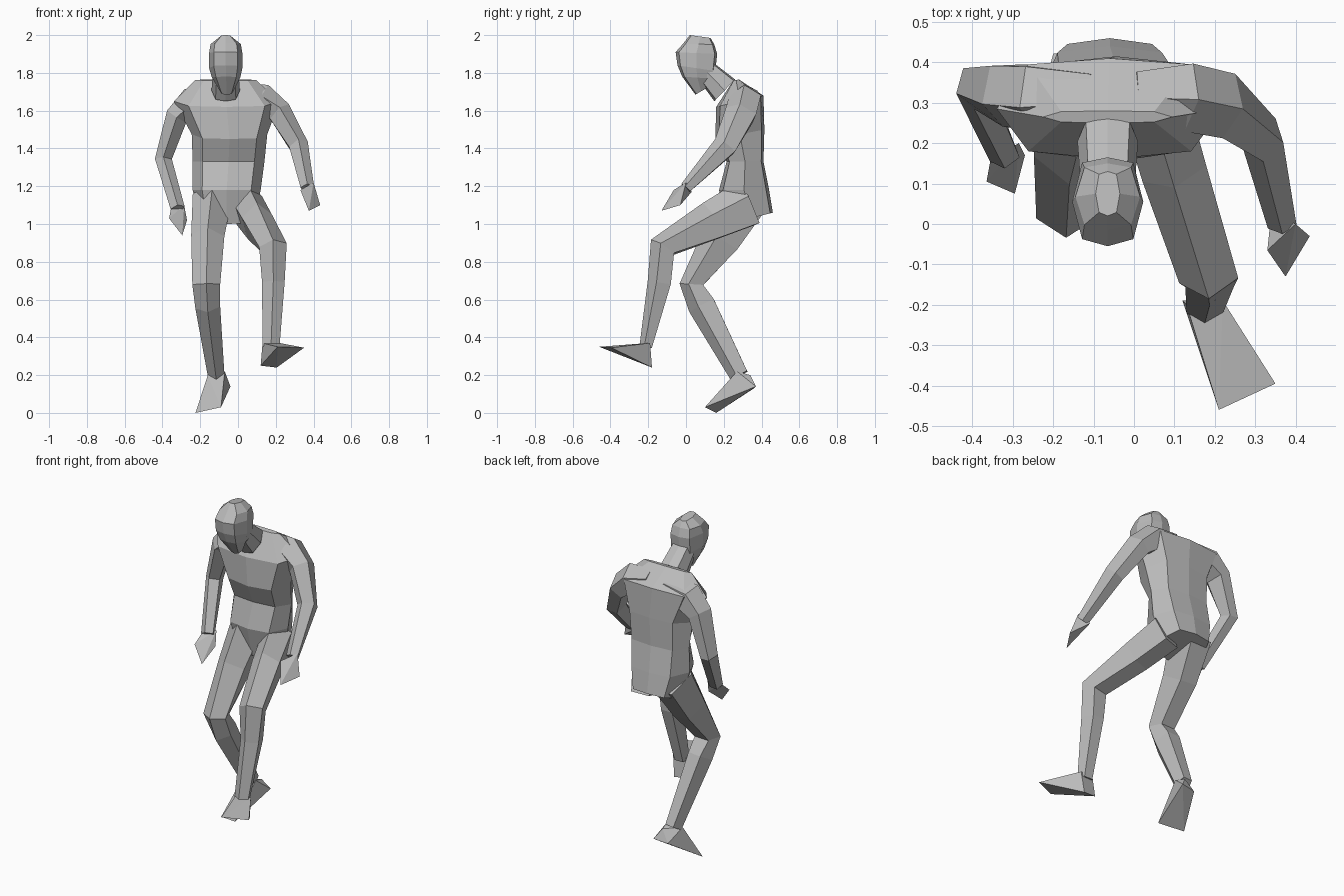
import bpy
import bmesh
import math
from mathutils import Vector

default_cube = bpy.data.objects.get("Cube")
if default_cube:
    bpy.data.objects.remove(default_cube, do_unlink=True)

# One plain clay grey for the whole figure
grey = bpy.data.materials.new("clay_grey")
grey.use_nodes = True
colour = (0.5, 0.5, 0.5, 1)
grey.diffuse_color = colour
grey.node_tree.nodes["Principled BSDF"].inputs["Base Color"].default_value = colour


def finish(name, bm):
    """Turn a bmesh into a flat shaded object."""
    bmesh.ops.recalc_face_normals(bm, faces=bm.faces[:])
    mesh = bpy.data.meshes.new(name)
    bm.to_mesh(mesh)
    bm.free()
    mesh.materials.append(grey)
    obj = bpy.data.objects.new(name, mesh)
    bpy.context.collection.objects.link(obj)
    return obj


def loft(name, rings):
    """Bridge equal rings of points and cap both ends."""
    bm = bmesh.new()
    loops = [[bm.verts.new(point) for point in ring] for ring in rings]
    count = len(loops[0])
    for lower, upper in zip(loops, loops[1:]):
        for i in range(count):
            j = (i + 1) % count
            bm.faces.new((lower[i], lower[j], upper[j], upper[i]))
    bm.faces.new(loops[0][::-1])
    bm.faces.new(loops[-1])
    return finish(name, bm)


def body(name, sections):
    """Loft of sections: centre x, half width, front y, z and back y, z."""
    # Share of the half width and of the way from front to back
    outline = [(0, 0), (0.72, 0.08), (1, 0.5), (0.72, 0.94), (0, 1)]
    outline += [(-side, along) for side, along in outline[-2:0:-1]]
    rings = []
    for x, width, front_y, front_z, back_y, back_z in sections:
        front = Vector((x, front_y, front_z))
        back = Vector((x, back_y, back_z))
        rings.append([front.lerp(back, along) + Vector((side * width, 0, 0))
                      for side, along in outline])
    return loft(name, rings)


def limb(name, joints, sides=5):
    """Tapered tube: each joint is x, y, z, half width, half depth."""
    centres = [Vector(joint[:3]) for joint in joints]
    rings = []
    for i, joint in enumerate(joints):
        before = centres[max(i - 1, 0)]
        after = centres[min(i + 1, len(centres) - 1)]
        if before == centres[i] or after == centres[i]:
            tangent = (after - before).normalized()
        else:
            tangent = ((after - centres[i]).normalized()
                       + (centres[i] - before).normalized()).normalized()
        across = Vector((1, 0, 0))
        across = (across - tangent * across.dot(tangent)).normalized()
        deep = tangent.cross(across)
        ring = []
        for k in range(sides):
            angle = math.tau * (k + 0.25) / sides
            ring.append(centres[i] + across * joint[3] * 1.05 * math.cos(angle)
                        + deep * joint[4] * 1.05 * math.sin(angle))
        rings.append(ring)
    return loft(name, rings)


def wedge(name, points):
    """Faceted solid wrapped around a few corner points."""
    bm = bmesh.new()
    for point in points:
        bm.verts.new(point)
    bmesh.ops.convex_hull(bm, input=bm.verts[:])
    return finish(name, bm)


# Head, bowed forward
body("head", [
    (-0.065, 0.03, 0.02, 2.0, 0.13, 1.985),
    (-0.065, 0.08, -0.015, 1.955, 0.15, 1.95),
    (-0.065, 0.088, -0.055, 1.91, 0.165, 1.9),
    (-0.065, 0.088, -0.045, 1.84, 0.155, 1.81),
    (-0.063, 0.075, -0.02, 1.78, 0.14, 1.77),
    (-0.06, 0.035, 0.05, 1.685, 0.11, 1.72),
])
body("neck", [
    (-0.065, 0.068, 0.07, 1.76, 0.15, 1.85),
    (-0.065, 0.075, 0.15, 1.65, 0.26, 1.765),
])

# Torso from the shoulder crest down to the seat
body("torso", [
    (-0.065, 0.16, 0.25, 1.76, 0.28, 1.765),
    (-0.06, 0.28, 0.16, 1.62, 0.41, 1.68),
    (-0.045, 0.2, 0.155, 1.45, 0.415, 1.5),
    (-0.05, 0.19, 0.215, 1.33, 0.41, 1.33),
    (-0.06, 0.18, 0.175, 1.18, 0.44, 1.18),
    (-0.06, 0.145, 0.22, 1.0, 0.46, 1.06),
])

# Left arm, swung forward
limb("left_arm", [
    (0.0, 0.32, 1.68, 0.06, 0.06),
    (0.125, 0.315, 1.655, 0.085, 0.085),
    (0.22, 0.295, 1.585, 0.065, 0.085),
    (0.32, 0.21, 1.41, 0.052, 0.065),
    (0.367, 0.0, 1.19, 0.036, 0.032),
])
wedge("left_hand", [
    (0.34, 0.03, 1.17), (0.4, 0.0, 1.22), (0.33, -0.065, 1.18),
    (0.375, -0.13, 1.07), (0.435, -0.03, 1.1),
])

# Right arm, elbow out to the side
limb("right_arm", [
    (-0.1, 0.32, 1.67, 0.06, 0.06),
    (-0.245, 0.32, 1.64, 0.085, 0.085),
    (-0.325, 0.325, 1.57, 0.06, 0.08),
    (-0.395, 0.34, 1.34, 0.045, 0.055),
    (-0.32, 0.17, 1.08, 0.038, 0.037),
])
wedge("right_hand", [
    (-0.355, 0.16, 1.08), (-0.285, 0.2, 1.1), (-0.365, 0.105, 1.03),
    (-0.295, 0.075, 0.94), (-0.27, 0.17, 1.02),
])

# Left leg, lifted in front
limb("left_leg", [
    (0.045, 0.33, 1.1, 0.085, 0.13),
    (0.1, 0.14, 1.01, 0.082, 0.108),
    (0.185, -0.12, 0.875, 0.074, 0.074),
    (0.187, -0.135, 0.69, 0.06, 0.065),
    (0.175, -0.21, 0.35, 0.045, 0.035),
])
wedge("left_foot", [
    (0.13, -0.2, 0.37), (0.22, -0.19, 0.37), (0.15, -0.245, 0.365),
    (0.12, -0.19, 0.25), (0.205, -0.18, 0.24),
    (0.21, -0.46, 0.35), (0.35, -0.395, 0.345),
])

# Right leg, bent and carrying the weight
limb("right_leg", [
    (-0.135, 0.32, 1.13, 0.105, 0.135),
    (-0.16, 0.195, 0.92, 0.088, 0.11),
    (-0.168, 0.035, 0.68, 0.074, 0.066),
    (-0.16, 0.09, 0.57, 0.066, 0.077),
    (-0.115, 0.285, 0.2, 0.044, 0.052),
])
wedge("right_foot", [
    (-0.16, 0.26, 0.2), (-0.07, 0.27, 0.22), (-0.08, 0.34, 0.2),
    (-0.04, 0.37, 0.14), (-0.13, 0.36, 0.13),
    (-0.225, 0.16, 0.0), (-0.09, 0.1, 0.03),
])
